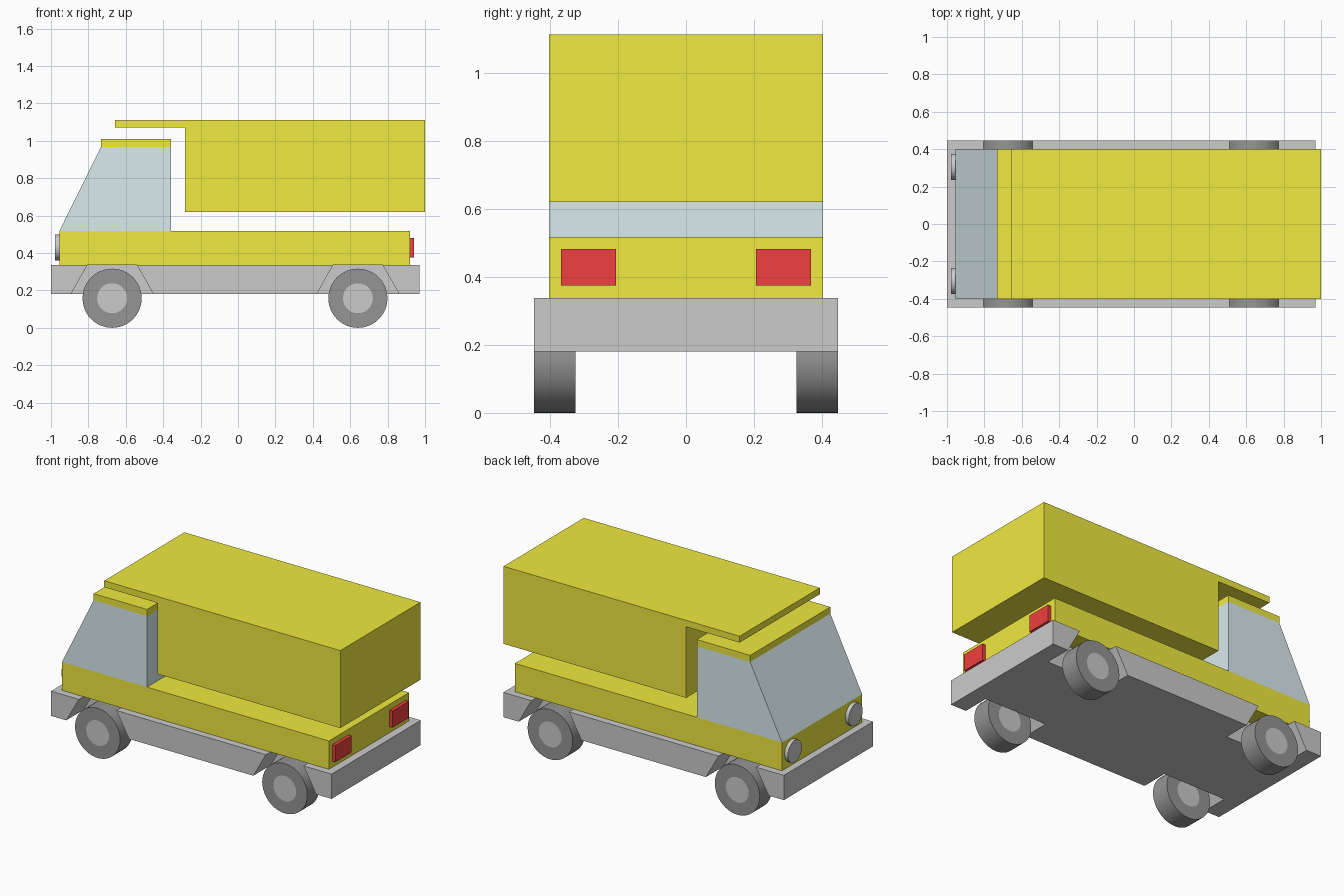
import bpy, bmesh, math
from mathutils import Matrix

if "Cube" in bpy.data.objects:
    bpy.data.objects.remove(bpy.data.objects["Cube"])


def material(name, rgb):
    m = bpy.data.materials.new(name)
    m.diffuse_color = (*rgb, 1)
    m.use_nodes = True
    m.node_tree.nodes["Principled BSDF"].inputs["Base Color"].default_value = m.diffuse_color
    return m


YELLOW = material("yellow_paint", (0.87, 0.82, 0.05))
GLASS = material("pale_glass", (0.70, 0.83, 0.85))
RED = material("red_lamp", (0.87, 0.05, 0.05))
RUBBER = material("rubber", (0.30, 0.30, 0.30))
GREY = material("grey_metal", (0.69, 0.69, 0.69))


def finish(name, bm, mat, smooth=False):
    bmesh.ops.recalc_face_normals(bm, faces=bm.faces[:])
    me = bpy.data.meshes.new(name)
    bm.to_mesh(me)
    bm.free()
    ob = bpy.data.objects.new(name, me)
    bpy.context.collection.objects.link(ob)
    if mat:
        me.materials.append(mat)
    if smooth:
        bpy.ops.object.select_all(action='DESELECT')
        ob.select_set(True)
        bpy.context.view_layer.objects.active = ob
        bpy.ops.object.shade_smooth_by_angle(angle=math.radians(35))
    return ob


def prism(name, profile, y0, y1, mat=None):
    """Extrude an x-z outline from y0 to y1."""
    bm = bmesh.new()
    f = bm.faces.new([bm.verts.new((x, y0, z)) for x, z in profile])
    ext = bmesh.ops.extrude_face_region(bm, geom=[f])["geom"]
    bmesh.ops.translate(bm, vec=(0, y1 - y0, 0),
                        verts=[v for v in ext if isinstance(v, bmesh.types.BMVert)])
    return finish(name, bm, mat)


def box(name, x0, x1, y0, y1, z0, z1, mat=None):
    return prism(name, [(x0, z0), (x1, z0), (x1, z1), (x0, z1)], y0, y1, mat)


def disc(name, r, depth, loc, axis, mat):
    bm = bmesh.new()
    rot = Matrix.Rotation(math.pi / 2, 4, axis)
    bmesh.ops.create_cone(bm, cap_ends=True, segments=48, radius1=r, radius2=r,
                          depth=depth, matrix=Matrix.Translation(loc) @ rot)
    return finish(name, bm, mat, True)


def tyre(name, r_in, r_out, width, loc, n=48):
    """Square-edged ring around the y axis."""
    section = [(r_in, -width / 2), (r_out, -width / 2), (r_out, width / 2), (r_in, width / 2)]
    bm = bmesh.new()
    rings = []
    for i in range(n):
        a = 2 * math.pi * i / n
        rings.append([bm.verts.new((loc[0] + r * math.cos(a), loc[1] + y, loc[2] + r * math.sin(a)))
                      for r, y in section])
    for i in range(n):
        p, q = rings[i], rings[(i + 1) % n]
        for k in range(4):
            j = (k + 1) % 4
            bm.faces.new((p[k], p[j], q[j], q[k]))
    return finish(name, bm, RUBBER, True)


W = 0.402    # body half width
CW = 0.447   # chassis half width
AXLES = {"front": -0.673, "rear": 0.641}
SIDES = {"right": -1, "left": 1}

# chassis slab, wheel arches cut out of both sides
chassis = box("chassis", -1.0, 0.97, -CW, CW, 0.18, 0.337, GREY)
for end, x in AXLES.items():
    for side, s in SIDES.items():
        arch = prism(f"{end}_{side}_arch_cutter",
                     [(x - 0.226, 0.17), (x + 0.226, 0.17), (x + 0.126, 0.347), (x - 0.126, 0.347)],
                     s * 0.273, s * 0.5)
        arch.hide_render = True
        arch.hide_viewport = True
        mod = chassis.modifiers.new(f"{end}_{side}_arch", 'BOOLEAN')
        mod.operation = 'DIFFERENCE'
        mod.solver = 'EXACT'
        mod.object = arch

        # wheels
        loc = (x, s * 0.386, 0.158)
        tyre(f"{end}_{side}_tyre", 0.08, 0.158, 0.122, loc)
        disc(f"{end}_{side}_hub", 0.08, 0.122, loc, 'X', GREY)

# lower body
box("lower_body", -0.955, 0.92, -W, W, 0.337, 0.517, YELLOW)

# cab glass and roof
prism("cab_windows", [(-0.955, 0.517), (-0.357, 0.517), (-0.357, 0.968), (-0.732, 0.968)], -W, W, GLASS)
box("cab_roof", -0.732, -0.357, -W, W, 0.968, 1.01, YELLOW)

# raised cargo box with a canopy over the cab
prism("cargo_box", [(-0.283, 0.62), (1.0, 0.62), (1.0, 1.112), (-0.658, 1.112),
                    (-0.658, 1.071), (-0.283, 1.071)], -W, W, YELLOW)

# lamps
for side, s in SIDES.items():
    disc(f"{side}_headlight", 0.07, 0.023, (-0.9665, s * 0.305, 0.43), 'Y', GREY)
    box(f"{side}_tail_light", 0.92, 0.942, s * 0.206, s * 0.367, 0.375, 0.481, RED)
